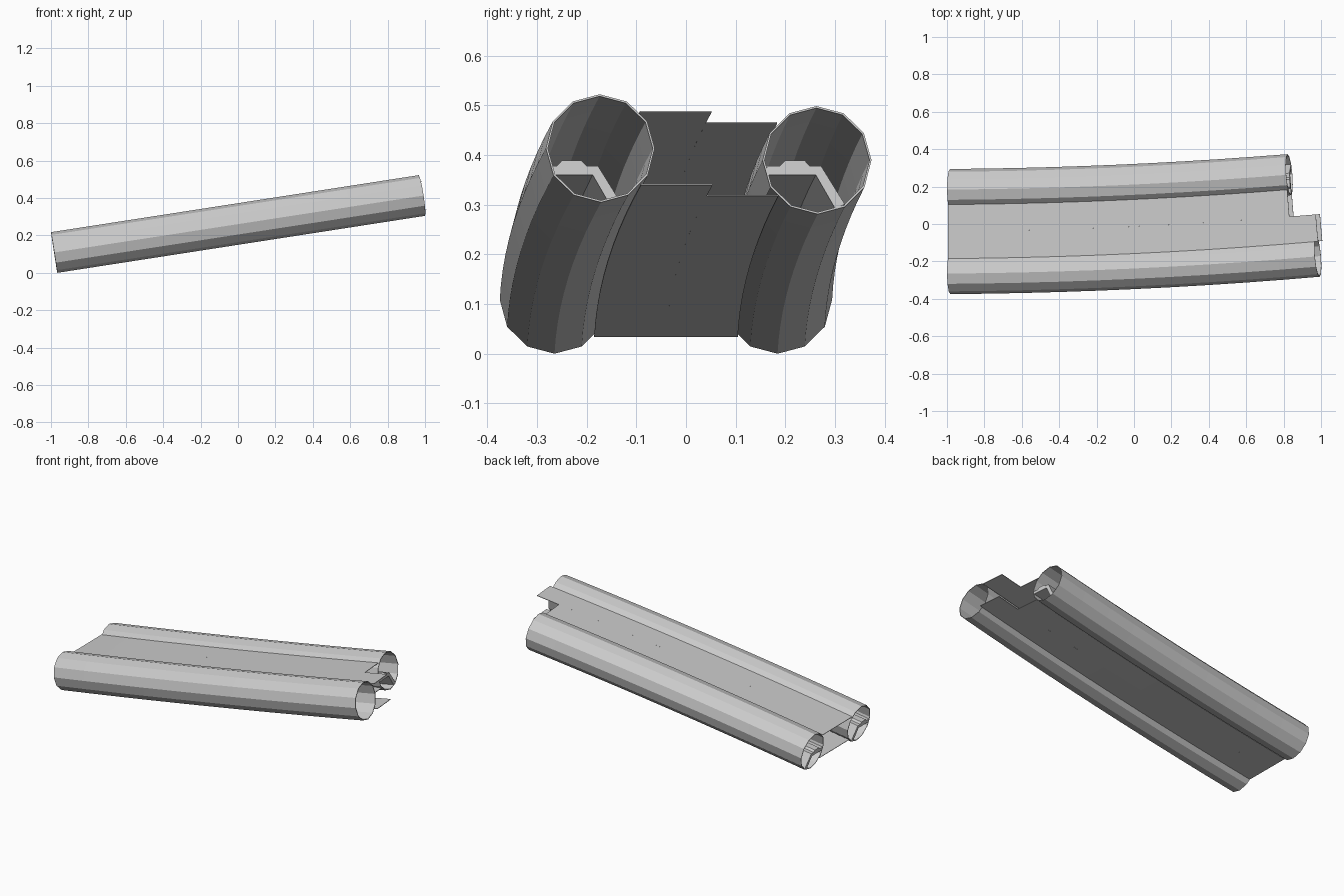
import bpy, bmesh, math
from mathutils import Vector

cube = bpy.data.objects.get("Cube")
if cube:
    bpy.data.objects.remove(cube, do_unlink=True)

# One concrete colour for everything
concrete = bpy.data.materials.new("concrete_grey")
concrete.use_nodes = True
grey = (0.6, 0.6, 0.6, 1)
concrete.diffuse_color = grey
concrete.node_tree.nodes["Principled BSDF"].inputs["Base Color"].default_value = grey

SLOPE, RADIUS = 0.155, 0.11
FRONT, BACK = -0.238, 0.211        # sideways position of each tube
MIDDLE = (FRONT + BACK) / 2
LEFT_END, FRONT_END, BACK_END = -0.983, 0.983, 0.83


def frame(x, side):
    """Centre, sideways and upward directions of the gently curved, climbing path."""
    centre = Vector((x, side + 0.047 * x + 0.02 * x * x, 0.261 + SLOPE * x))
    along = Vector((1, 0.047 + 0.04 * x, SLOPE)).normalized()
    across = Vector((0, 0, 1)).cross(along).normalized()
    return centre, across, along.cross(across)


def sweep(name, profile, side, end, caps=True, steps=10):
    """Carry a closed profile along the path."""
    bm = bmesh.new()
    rings = []
    for i in range(steps + 1):
        c, across, up = frame(LEFT_END + (end - LEFT_END) * i / steps, side)
        rings.append([bm.verts.new(c + across * p + up * q) for p, q in profile])
    count = len(profile)
    for a, b in zip(rings, rings[1:]):
        for j in range(count):
            k = (j + 1) % count
            bm.faces.new((a[j], a[k], b[k], b[j]))
    if caps:
        bm.faces.new(rings[0])
        bm.faces.new(rings[-1])
    bmesh.ops.recalc_face_normals(bm, faces=bm.faces)
    mesh = bpy.data.meshes.new(name)
    bm.to_mesh(mesh)
    bm.free()
    mesh.materials.append(concrete)
    obj = bpy.data.objects.new(name, mesh)
    bpy.context.scene.collection.objects.link(obj)
    return obj


def strip(y0, y1, z, thick=0.003):
    h = thick / 2
    return [(y0, z - h), (y1, z - h), (y1, z + h), (y0, z + h)]


circle = [(RADIUS * math.sin(math.tau * i / 12), RADIUS * math.cos(math.tau * i / 12))
          for i in range(12)]
# Walkway floor with a sloping side that reaches the bottom of the tube
floor = [(-0.102, -0.012), (0.008, -0.012), (0.055, -0.09),
         (0.035, -0.098), (-0.003, -0.03), (-0.1, -0.03)]
kerb = [(-0.075, -0.012), (-0.015, -0.012), (-0.025, -0.001), (-0.065, -0.001)]

# Hollow tubes with their inner floors
for label, side, end in (("front", FRONT, FRONT_END), ("back", BACK, BACK_END)):
    tube = sweep(label + "_tube", circle, side, end, caps=False)
    wall = tube.modifiers.new("wall", "SOLIDIFY")
    wall.thickness = 0.004
    wall.offset = -1
    sweep(label + "_floor", floor, side, BACK_END)
    sweep(label + "_kerb", kerb, side, BACK_END)

# Upper and lower slabs joining the tubes, stepped at the staggered end
reach = (BACK - FRONT) / 2 - 0.08
for label, z in (("upper", 0.074), ("lower", -0.074)):
    sweep(label + "_slab_front", strip(-reach, 0, z), MIDDLE, FRONT_END)
    sweep(label + "_slab_back", strip(0, reach, z), MIDDLE, BACK_END + 0.012)
